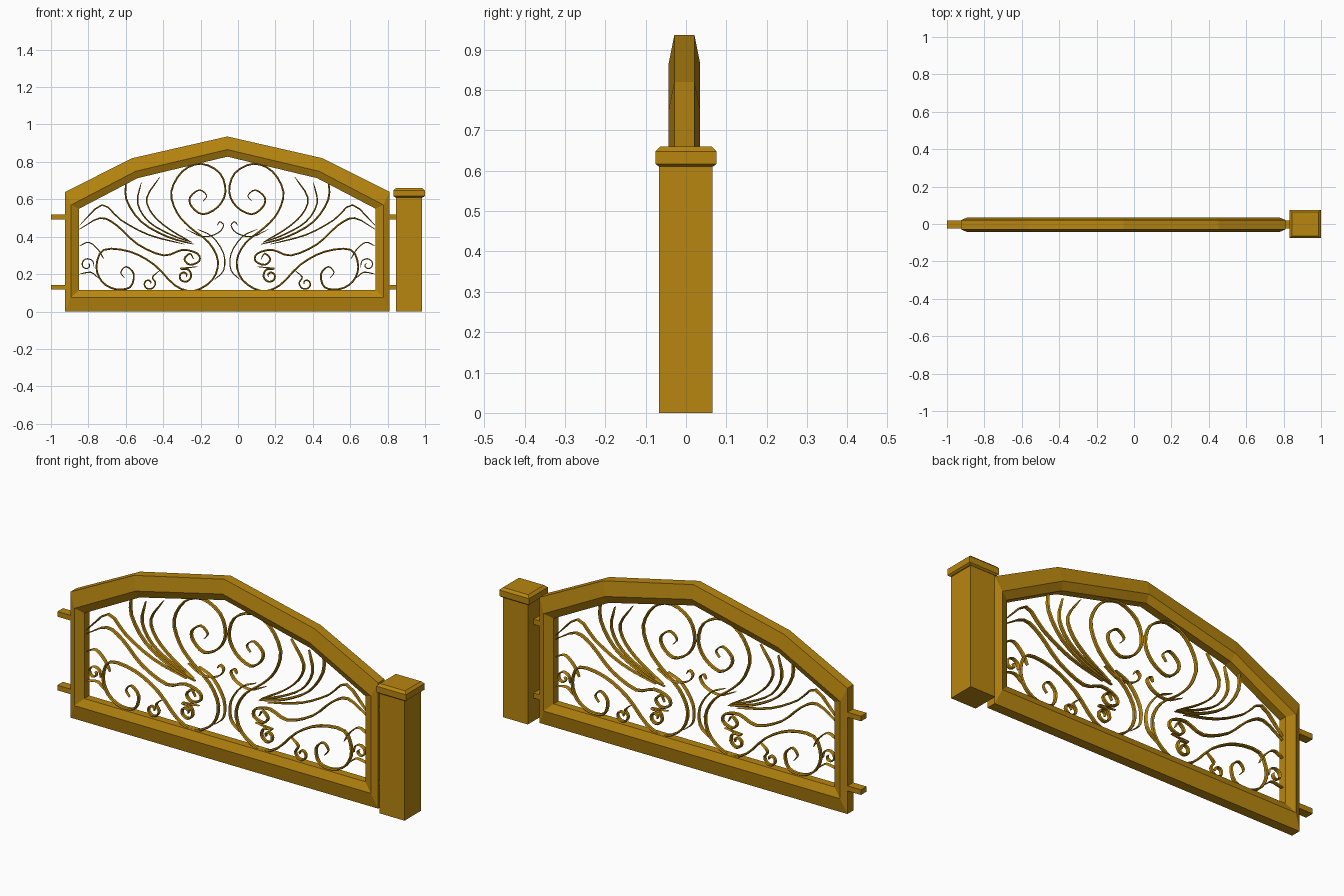
import bpy, bmesh, math
from mathutils import Vector

if "Cube" in bpy.data.objects:
    bpy.data.objects.remove(bpy.data.objects["Cube"])

CX, CY = -0.057, -0.004          # mirror line and mid-plane of the gate leaf
gold = bpy.data.materials.new("aged_gold")
gold.diffuse_color = (0.48, 0.24, 0.005, 1)
gold.use_nodes = True
gold.node_tree.nodes["Principled BSDF"].inputs["Base Color"].default_value = gold.diffuse_color


def finish(name, bm):
    bmesh.ops.recalc_face_normals(bm, faces=bm.faces)
    me = bpy.data.meshes.new(name)
    bm.to_mesh(me)
    bm.free()
    me.materials.append(gold)
    ob = bpy.data.objects.new(name, me)
    bpy.context.collection.objects.link(ob)
    return ob


def loft(name, rings, wrap=False):
    """Skin a list of equal closed rings; wrap joins last to first."""
    bm = bmesh.new()
    vs = [[bm.verts.new(p) for p in r] for r in rings]
    n = len(vs[0])
    for a, b in zip(vs, vs[1:] + (vs[:1] if wrap else [])):
        for i in range(n):
            j = (i + 1) % n
            bm.faces.new((a[i], a[j], b[j], b[i]))
    if not wrap:
        bm.faces.new(vs[0])
        bm.faces.new(vs[-1])
    return finish(name, bm)


def box(name, x0, x1, y0, y1, z0, z1):
    return loft(name, [[(x0, y0, z), (x1, y0, z), (x1, y1, z), (x0, y1, z)] for z in (z0, z1)])


# Arched frame: outline offset inwards, six-sided section
def outline(half, bottom, spring, sx, shoulder, apex, y):
    pts = [(-half, bottom), (-half, spring), (-sx, shoulder), (0, apex),
           (sx, shoulder), (half, spring), (half, bottom)]
    return [(CX + u, CY + y, z) for u, z in pts]


outer = (0.867, 0.0, 0.64, 0.508, 0.82, 0.936)
face = (0.835, 0.075, 0.57, 0.49, 0.75, 0.866)
inner = (0.792, 0.115, 0.55, 0.48, 0.713, 0.828)
loft("arched_frame", [outline(*outer, -0.025), outline(*face, -0.039), outline(*inner, -0.02),
                      outline(*inner, 0.02), outline(*face, 0.039), outline(*outer, 0.025)], wrap=True)

# Post with chamfered cap
box("gate_post", 0.845, 0.985, -0.067, 0.066, 0, 0.62)


def square(r, z):
    return [(0.915 + a * r * 1.1, b * r, z) for a, b in ((-1, -1), (1, -1), (1, 1), (-1, 1))]


loft("post_cap", [square(0.067, 0.61), square(0.076, 0.617), square(0.076, 0.648), square(0.064, 0.66)])

# Hinge bars on both sides
for label, z in (("lower", 0.13), ("upper", 0.505)):
    box(label + "_left_hinge", -1.0, -0.9, -0.025, 0.02, z - 0.013, z + 0.013)
    box(label + "_right_hinge", 0.79, 0.86, -0.025, 0.02, z - 0.013, z + 0.013)


# Scrollwork: flat bars swept along smooth paths, mirrored about the gate centre
def smooth(pts, steps=3):
    p = [Vector(q) / 100 for q in pts]
    p = [2 * p[0] - p[1]] + p + [2 * p[-1] - p[-2]]
    out = []
    for a, b, c, d in zip(p, p[1:], p[2:], p[3:]):
        for k in range(steps):
            t = k / steps
            out.append(0.5 * (2 * b + (c - a) * t + (2 * a - 5 * b + 4 * c - d) * t * t
                              + (3 * b - a - 3 * c + d) * t ** 3))
    return out + [p[-2]]


def spiral(cx, cz, r, start, turns):
    n = 9
    out = []
    for i in range(n):
        t = i / (n - 1)
        a = math.radians(start) + t * turns * math.tau
        out.append((cx + r * (1 - 0.75 * t) * math.cos(a), cz + r * (1 - 0.75 * t) * math.sin(a)))
    return out


def scroll(name, pts, w=0.005, depth=0.012):
    path = smooth(pts)
    n = len(path) - 1
    for side, s in (("left", -1), ("right", 1)):
        rings = []
        for i, p in enumerate(path):
            tan = (path[min(i + 1, n)] - path[max(i - 1, 0)]).normalized()
            nor = Vector((-tan.y, tan.x))
            k = min(1, 0.35 + 6 * min(i, n - i) / n)      # tapered tips
            ring = []
            for a, b in ((-1, -0.6), (0, -1), (1, -0.6), (1, 0.6), (0, 1), (-1, 0.6)):
                q = p + nor * a * w * k
                ring.append((CX + s * q.x, CY + b * depth * (0.5 + 0.5 * k), q.y))
            rings.append(ring)
        loft(f"{name}_{side}", rings)


scroll("main_scroll", [
    (13, 59), (11, 62), (15, 65), (20, 61), (19, 56), (13, 52), (5, 56), (1, 64), (4, 74),
    (14, 79), (24, 75), (30, 64), (27, 53), (20, 45), (10, 37), (5, 27), (8, 17), (18, 11),
    (28, 14), (39, 25), (52, 32), (66, 33), (70, 24), (67, 16), (60, 12), (52, 13), (50, 20),
    (54, 24), (57, 21), (55, 18)])
scroll("inner_plume", [(36, 72), (43, 61), (40, 52), (31, 44), (19, 37)], 0.004)
scroll("middle_plume", [(46, 69), (48, 58), (42, 48), (30, 41), (19, 37)], 0.004)
scroll("outer_plume", [(54, 71), (54, 60), (46, 48), (32, 40), (18, 36)], 0.005)
scroll("upper_wave", [(79, 46), (67, 57), (57, 49), (42, 41), (23, 36)], 0.004)
scroll("lower_wave", [(79, 44), (68, 50), (59, 46), (48, 36), (34, 30), (24, 33), (16, 31),
                      (15, 27), (20, 25), (23, 28), (20, 31), (18, 28)], 0.005)
scroll("bottom_curl", [(16, 24)] + spiral(23, 19, 4.5, 60, 1.4))
scroll("floor_curl", [(36, 22)] + spiral(42, 15, 4, 120, 1.2), 0.004)
scroll("side_curl", spiral(75, 25, 4, 200, -1.2), 0.003)
scroll("side_arch", [(79, 35), (74, 37), (69, 33), (66, 28)], 0.003)
scroll("side_foot", [(79, 20), (73, 21), (69, 18)], 0.003)
scroll("centre_hook", [(22, 44), (13, 40), (5, 42), (2, 46), (4, 48), (5.5, 46)], 0.003)
scroll("centre_sweep", [(16, 44), (8, 40), (2, 31), (2, 22), (7, 17)], 0.003)
